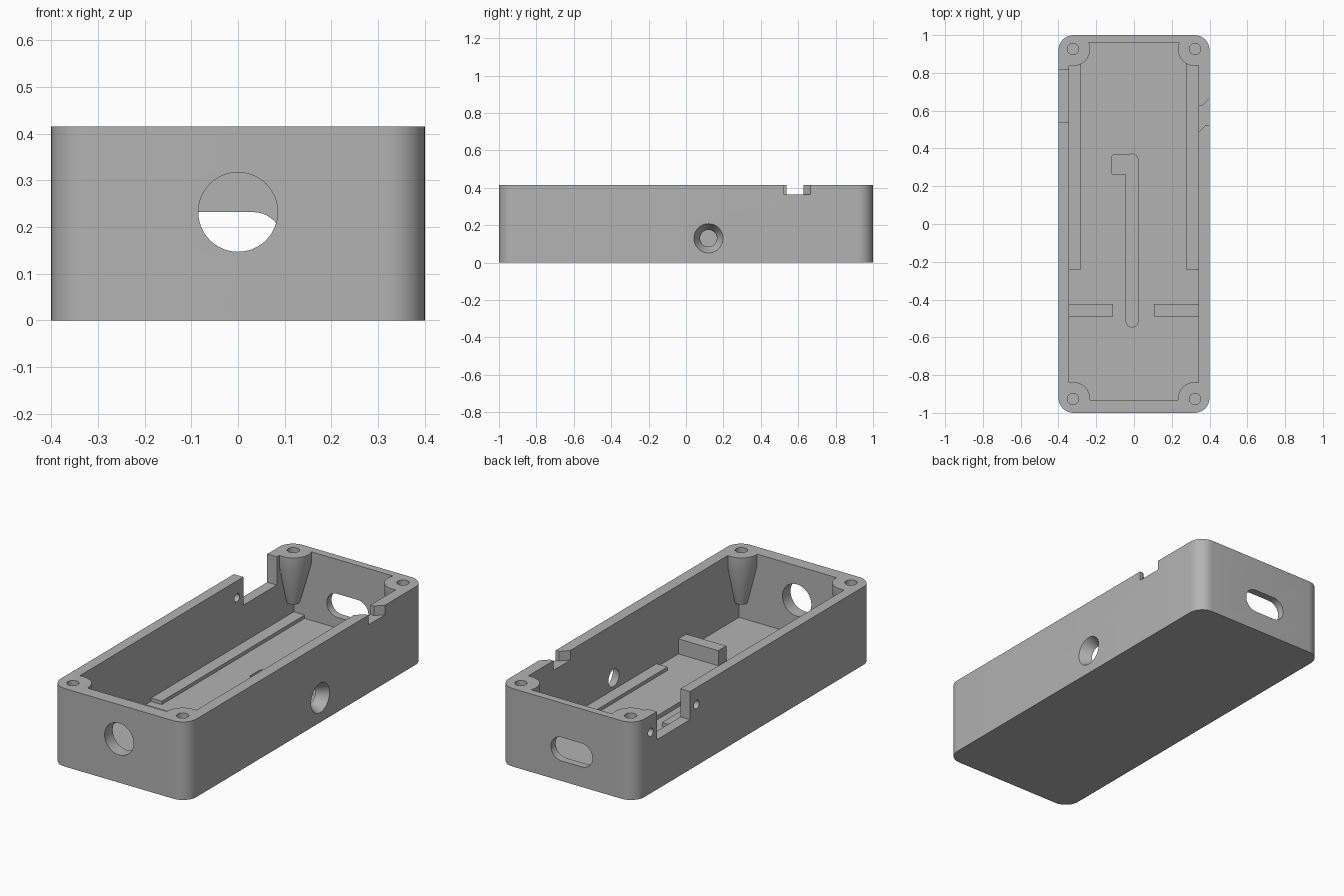
import bpy, bmesh, math
from mathutils import Vector

if "Cube" in bpy.data.objects:
    bpy.data.objects.remove(bpy.data.objects["Cube"])

grey = bpy.data.materials.new("grey plastic")
grey.diffuse_color = (0.45, 0.45, 0.45, 1)
grey.use_nodes = True
grey.node_tree.nodes["Principled BSDF"].inputs["Base Color"].default_value = grey.diffuse_color


def loft(name, rings):
    """Closed solid through rings of matching 3D points."""
    bm = bmesh.new()
    loops = [[bm.verts.new(p) for p in r] for r in rings]
    n = len(loops[0])
    for a, b in zip(loops, loops[1:]):
        for i in range(n):
            j = (i + 1) % n
            bm.faces.new((a[i], a[j], b[j], b[i]))
    bm.faces.new(loops[0][::-1])
    bm.faces.new(loops[-1])
    bmesh.ops.recalc_face_normals(bm, faces=bm.faces)
    me = bpy.data.meshes.new(name)
    bm.to_mesh(me)
    bm.free()
    me.materials.append(grey)
    ob = bpy.data.objects.new(name, me)
    bpy.context.collection.objects.link(ob)
    return ob


def prism(name, pts, z0, z1):
    return loft(name, [[(x, y, z) for x, y in pts] for z in (z0, z1)])


def box(name, x0, x1, y0, y1, z0, z1):
    return prism(name, [(x0, y0), (x1, y0), (x1, y1), (x0, y1)], z0, z1)


def rounded(x0, x1, y0, y1, r, n=10):
    """Outline of a rounded rectangle."""
    pts = []
    for k, (cx, cy) in enumerate([(x1 - r, y1 - r), (x0 + r, y1 - r),
                                  (x0 + r, y0 + r), (x1 - r, y0 + r)]):
        for i in range(n + 1):
            a = math.pi / 2 * (k + i / n)
            pts.append((cx + r * math.cos(a), cy + r * math.sin(a)))
    return pts


def turned(name, centre, axis, steps, n=48):
    """Stepped or conical round along an axis; steps are (offset, radius)."""
    ax = Vector(axis)
    u = ax.orthogonal().normalized()
    v = ax.cross(u)
    c = Vector(centre)
    return loft(name, [[c + ax * d + (u * math.cos(t) + v * math.sin(t)) * r
                        for t in (2 * math.pi * i / n for i in range(n))]
                       for d, r in steps])


def boolean(ob, tool, op='DIFFERENCE'):
    m = ob.modifiers.new("bool", 'BOOLEAN')
    m.operation, m.solver, m.object = op, 'EXACT', tool
    bpy.context.view_layer.objects.active = ob
    bpy.ops.object.modifier_apply(modifier=m.name)
    bpy.data.objects.remove(tool)


X, Z = (1, 0, 0), (0, 0, 1)
H, FLOOR = 0.415, 0.05
corners = [(sx * 0.323, sy * 0.926) for sx in (-1, 1) for sy in (-1, 1)]

# Case shell with tapered screw bosses left standing in the cavity corners
case = prism("case", rounded(-0.4, 0.4, -1, 1, 0.08), 0, H)
cavity = box("cavity", -0.344, 0.341, -0.932, 0.96, FLOOR, H + 0.1)
for x, y in corners:
    boolean(cavity, turned("boss", (x, y, 0), Z,
                           [(0.14, 0.032), (0.355, 0.09), (H + 0.2, 0.09)]))
boolean(case, cavity)

# Screw holes
for x, y in corners:
    boolean(case, turned("screw_hole", (x, y, 0), Z, [(0.29, 0.03), (H + 0.1, 0.03)], 24))

# Round front opening and back slot
boolean(case, turned("front_hole", (0, 0, 0.232), (0, 1, 0), [(-1.1, 0.085), (-0.9, 0.085)]))
slot = rounded(-0.15, 0.095, 0.107, 0.232, 0.0624)
boolean(case, loft("back_slot", [[(x, y, z) for x, z in slot] for y in (0.9, 1.1)]))

# Countersunk hole in the right wall
boolean(case, turned("side_hole", (0, 0.12, 0.13), X,
                     [(0.3, 0.045), (0.341, 0.045), (0.4, 0.078), (0.42, 0.078)]))

# Slanted notch in the right wall
boolean(case, prism("right_notch", [(0.3, 0.485), (0.341, 0.485), (0.38, 0.525), (0.45, 0.525),
                                    (0.45, 0.715), (0.362, 0.627), (0.3, 0.627)], 0.364, 0.5))

# Switch notch in the left wall with a pin hole on each side
boolean(case, box("left_notch", -0.45, -0.3, 0.537, 0.817, 0.265, 0.5))
for y in (0.483, 0.868):
    boolean(case, turned("pin_hole", (0, y, 0.325), X, [(-0.45, 0.022), (-0.335, 0.022)], 24))

# Hooked wire channel sunk in the floor
channel = prism("channel", rounded(-0.042, 0.021, -0.545, 0.37, 0.03), 0.028, 0.1)
boolean(channel, prism("hook", rounded(-0.12, 0.0, 0.262, 0.365, 0.015), 0.028, 0.1), 'UNION')
boolean(case, channel)

# Long floor rails and cross bars
box("left_rail", -0.35, -0.28, -0.24, 0.965, FLOOR - 0.01, FLOOR + 0.018)
box("right_rail", 0.276, 0.35, -0.24, 0.965, FLOOR - 0.01, FLOOR + 0.018)
box("left_bar", -0.35, -0.11, -0.49, -0.423, FLOOR - 0.01, 0.13)
box("right_bar", 0.106, 0.35, -0.49, -0.423, FLOOR - 0.01, 0.13)

# Smooth the curved walls, keep edges sharp
for ob in bpy.context.scene.objects:
    ob.select_set(True)
bpy.context.view_layer.objects.active = case
bpy.ops.object.shade_smooth_by_angle(angle=math.radians(30))
